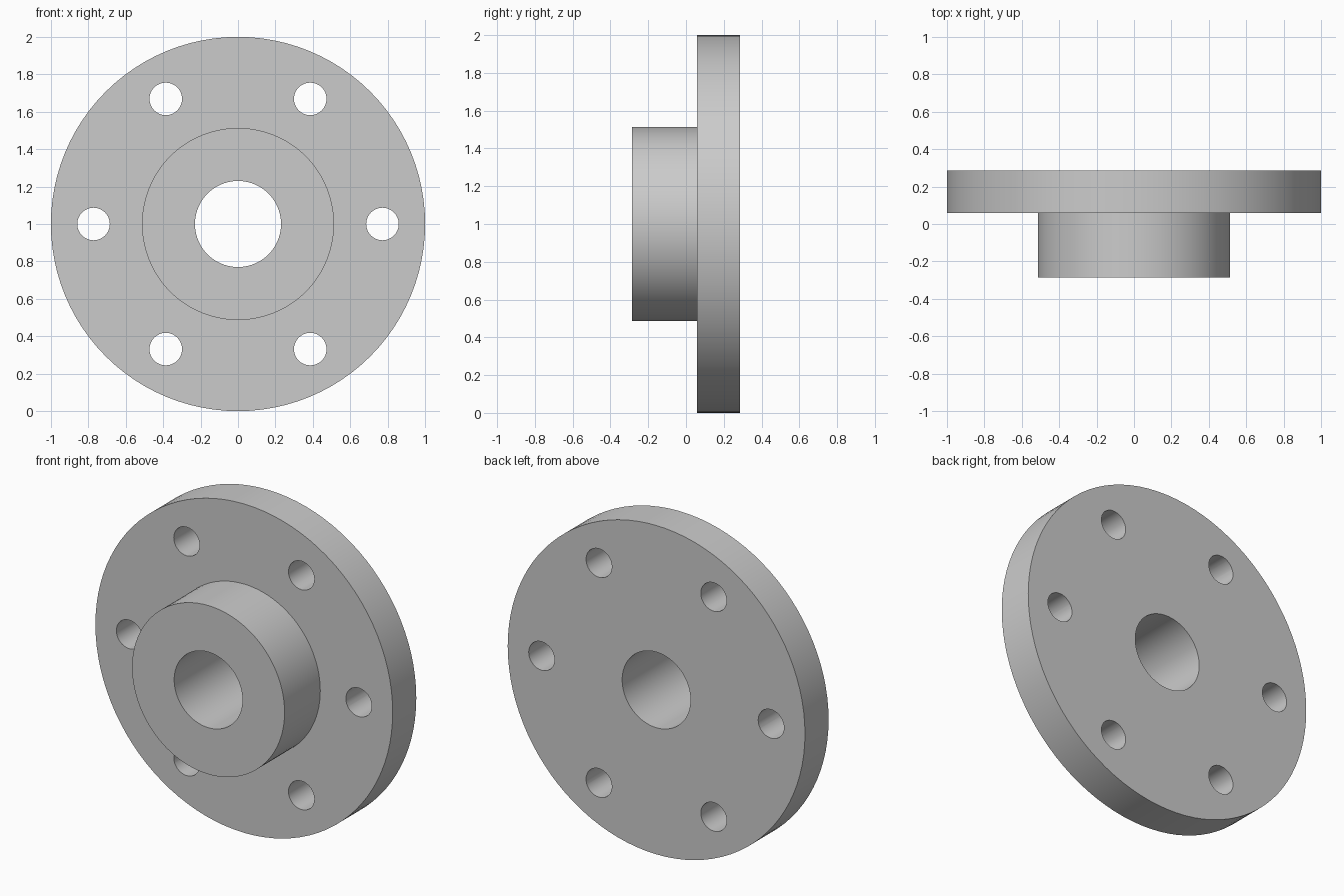
import bpy, bmesh
from math import cos, sin, tau, pi, radians

if "Cube" in bpy.data.objects:
    bpy.data.objects.remove(bpy.data.objects["Cube"])

CENTRE_Z = 1.0
SEG = 96

# Closed (radius, y) cross-section: bore, hub, disc
PROFILE = [(0.23, -0.285), (0.513, -0.285), (0.513, 0.058),
           (1.0, 0.058), (1.0, 0.285), (0.23, 0.285)]


def lathe(name, profile, segments):
    """Revolve a closed profile around the y axis."""
    bm = bmesh.new()
    rings = []
    for i in range(segments):
        a = tau * i / segments
        rings.append([bm.verts.new((r * cos(a), y, CENTRE_Z + r * sin(a)))
                      for r, y in profile])
    n = len(profile)
    for i in range(segments):
        p, q = rings[i], rings[(i + 1) % segments]
        for j in range(n):
            k = (j + 1) % n
            bm.faces.new((p[j], p[k], q[k], q[j]))
    bmesh.ops.recalc_face_normals(bm, faces=bm.faces)
    mesh = bpy.data.meshes.new(name)
    bm.to_mesh(mesh)
    bm.free()
    obj = bpy.data.objects.new(name, mesh)
    bpy.context.collection.objects.link(obj)
    return obj


# Flange disc with raised hub and centre bore
flange = lathe("hub_flange", PROFILE, SEG)

# Six bolt holes on a pitch circle
for i in range(6):
    a = tau * i / 6
    bpy.ops.mesh.primitive_cylinder_add(
        vertices=32, radius=0.087, depth=0.6, rotation=(pi / 2, 0, 0),
        location=(0.772 * cos(a), 0.17, CENTRE_Z + 0.772 * sin(a)))
    cutter = bpy.context.object
    cutter.name = "bolt_hole_cutter"
    cutter.hide_render = True
    mod = flange.modifiers.new("bolt_hole", 'BOOLEAN')
    mod.operation = 'DIFFERENCE'
    mod.solver = 'EXACT'
    mod.object = cutter
    bpy.context.view_layer.objects.active = flange
    bpy.ops.object.modifier_apply(modifier=mod.name)
    bpy.data.objects.remove(cutter)

# Smooth round walls, crisp rims
bpy.ops.object.select_all(action='DESELECT')
flange.select_set(True)
bpy.context.view_layer.objects.active = flange
bpy.ops.object.shade_smooth_by_angle(angle=radians(30))
